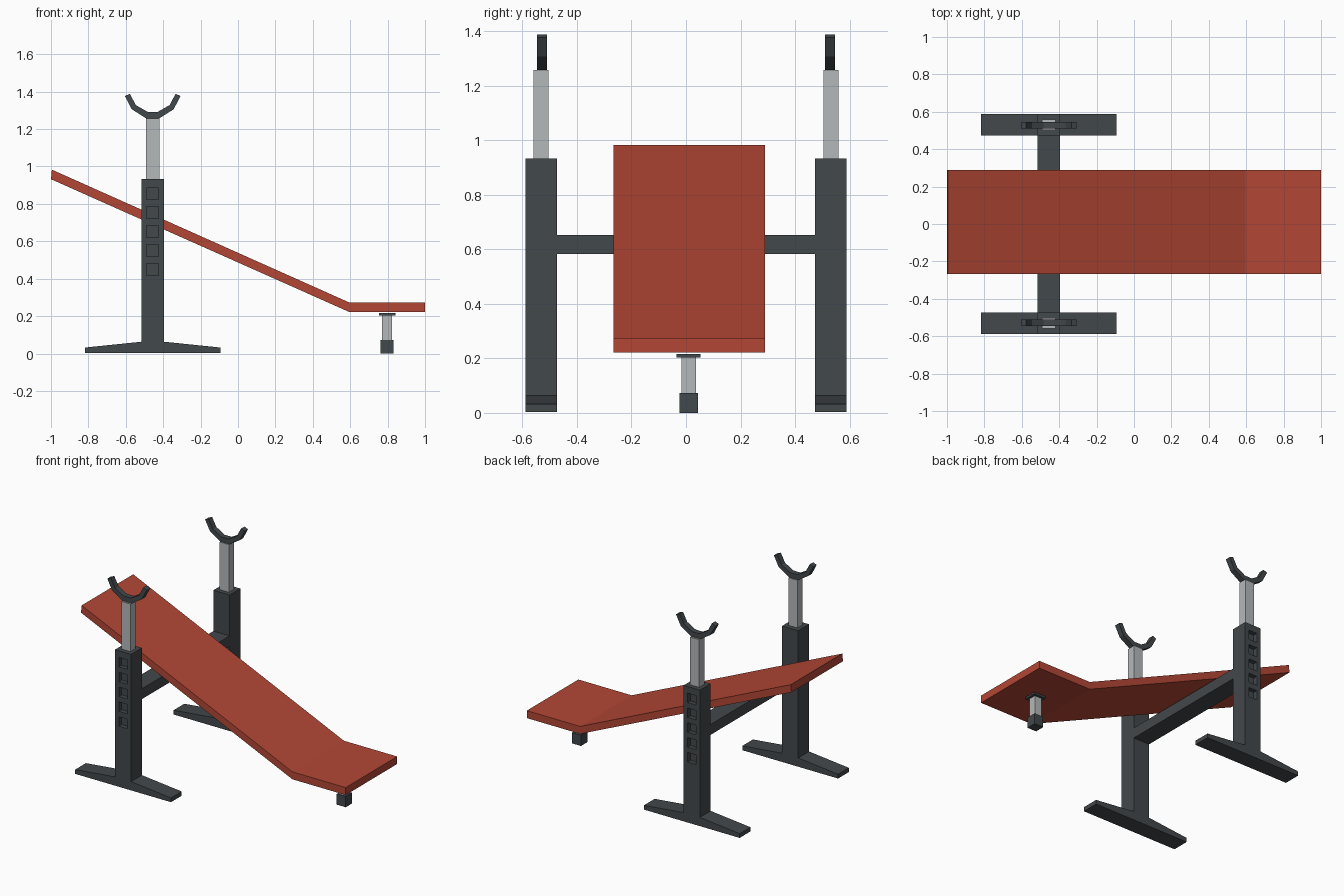
import bpy, bmesh

if "Cube" in bpy.data.objects:
    bpy.data.objects.remove(bpy.data.objects["Cube"])


def material(name, rgb):
    m = bpy.data.materials.new(name)
    m.diffuse_color = (*rgb, 1.0)
    m.use_nodes = True
    m.node_tree.nodes["Principled BSDF"].inputs["Base Color"].default_value = m.diffuse_color
    return m


RED = material("red_padding", (0.45, 0.062, 0.036))
DARK = material("dark_steel", (0.055, 0.065, 0.070))
SILVER = material("silver_tube", (0.46, 0.48, 0.49))


def add_prism(bm, profile, y0, y1):
    """Extrude an x-z outline from y0 to y1."""
    front = [bm.verts.new((x, y0, z)) for x, z in profile]
    back = [bm.verts.new((x, y1, z)) for x, z in profile]
    n = len(profile)
    bm.faces.new(front)
    bm.faces.new(back[::-1])
    for i in range(n):
        j = (i + 1) % n
        bm.faces.new((front[j], front[i], back[i], back[j]))


def rect(x, half, z0, z1):
    return [(x - half, z0), (x + half, z0), (x + half, z1), (x - half, z1)]


def part(name, profiles, y, half_y, mat):
    """One object from x-z outlines centred on y."""
    bm = bmesh.new()
    for p in profiles:
        add_prism(bm, p, y - half_y, y + half_y)
    bmesh.ops.recalc_face_normals(bm, faces=bm.faces)
    me = bpy.data.meshes.new(name)
    bm.to_mesh(me)
    bm.free()
    me.materials.append(mat)
    ob = bpy.data.objects.new(name, me)
    bpy.context.collection.objects.link(ob)
    return ob


CX = -0.456     # x of the rack
BY = 0.012      # y of the bench

# Inclined bench board with level seat end
part("bench_board", [[(-1.0, 0.932), (0.597, 0.221), (1.0, 0.221),
                      (1.0, 0.272), (0.597, 0.272), (-0.995, 0.983)]],
     BY, 0.278, RED)

# Small leg under the seat end
part("bench_foot", [rect(0.797, 0.034, 0.0, 0.073)], 0.01, 0.034, DARK)
part("bench_leg", [rect(0.797, 0.0265, 0.07, 0.206)], 0.01, 0.0265, SILVER)
part("bench_leg_plate", [rect(0.797, 0.044, 0.203, 0.216)], 0.01, 0.044, DARK)

# Cross bar between the uprights
part("cross_bar", [rect(CX, 0.061, 0.582, 0.653)], 0.0, 0.48, DARK)

# Bar cradle outline: right half mirrored to the left
outer = [(0.033, 1.256), (0.112, 1.306), (0.149, 1.377)]
inner = [(0.122, 1.388), (0.090, 1.328), (0.027, 1.292)]
half = outer + inner
cradle = [(CX + x, z) for x, z in half] + [(CX - x, z) for x, z in half[::-1]]

# Tapered base outline
base = [(CX - 0.362, 0.003), (CX + 0.362, 0.003), (CX + 0.362, 0.032),
        (CX + 0.061, 0.063), (CX - 0.061, 0.063), (CX - 0.362, 0.032)]

# Rack sides
for side, label in ((-1, "front"), (1, "back")):
    y = side * 0.531
    part(label + "_base", [base], y, 0.058, DARK)
    upright = part(label + "_upright", [rect(CX, 0.061, 0.06, 0.932)], y, 0.058, DARK)
    part(label + "_tube", [rect(CX, 0.035, 0.92, 1.257)], y, 0.0275, SILVER)
    part(label + "_cradle", [cradle], side * 0.528, 0.0185, DARK)

    # Square adjustment holes in the outer face
    holes = [rect(CX, 0.032, z - 0.032, z + 0.032)
             for z in (0.449 + 0.1013 * i for i in range(5))]
    cutter = part(label + "_hole_cutter", holes, side * 0.589, 0.03, DARK)
    cutter.hide_render = True
    cutter.hide_viewport = True
    mod = upright.modifiers.new("holes", 'BOOLEAN')
    mod.operation = 'DIFFERENCE'
    mod.solver = 'EXACT'
    mod.object = cutter
